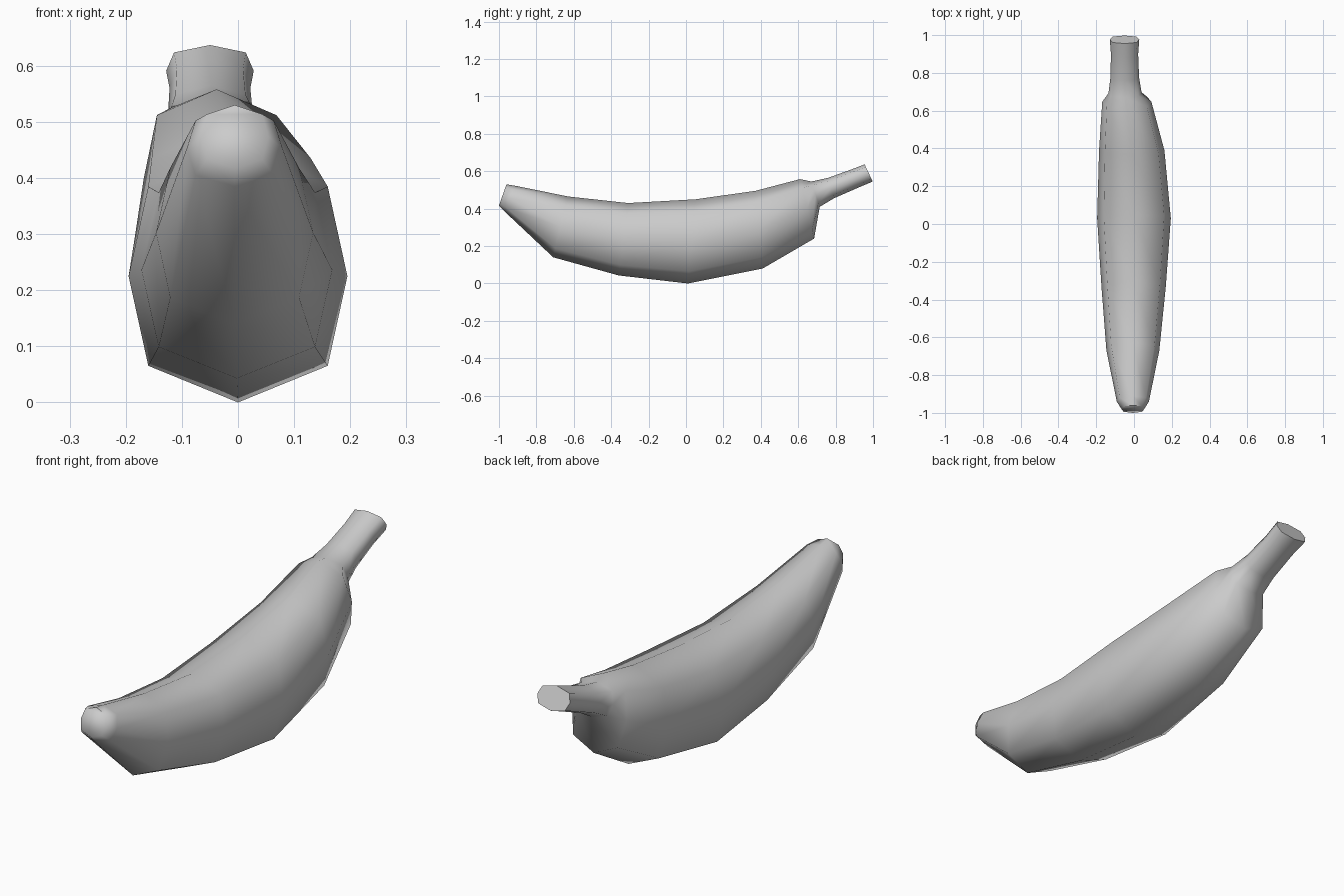
import bpy, bmesh
from math import radians

# Rings along the fruit: top (y, z), bottom (y, z), half width, centre x
RINGS = [
    ((-0.96, 0.53), (-1.00, 0.417), 0.060, -0.006),   # blunt tip
    ((-0.91, 0.522), (-0.97, 0.385), 0.085, -0.006),
    ((-0.63, 0.465), (-0.71, 0.14), 0.140, -0.006),  # body
    ((-0.31, 0.43), (-0.36, 0.043), 0.170, -0.002),
    ((0.05, 0.45), (0.01, 0.00), 0.195, 0.000),
    ((0.37, 0.495), (0.41, 0.08), 0.173, -0.012),
    ((0.61, 0.558), (0.685, 0.24), 0.130, -0.038),   # shoulder
    ((0.67, 0.545), (0.715, 0.41), 0.088, -0.047),   # stem
    ((0.76, 0.565), (0.79, 0.455), 0.076, -0.049),
    ((0.88, 0.608), (0.92, 0.512), 0.072, -0.050),
    ((0.955, 0.637), (0.998, 0.545), 0.078, -0.050),
]
# Slightly squared eight-sided section (x, height)
SECTION = [(0, -1), (0.82, -0.71), (1, 0), (0.82, 0.71),
           (0, 1), (-0.82, 0.71), (-1, 0), (-0.82, -0.71)]

# Loft the banana skin
bm = bmesh.new()
loops = []
for (ty, tz), (by, bz), hw, cx in RINGS:
    loops.append([bm.verts.new((cx + sx * hw,
                                (ty + by) / 2 + s * (ty - by) / 2,
                                (tz + bz) / 2 + s * (tz - bz) / 2))
                  for sx, s in SECTION])
for a, b in zip(loops, loops[1:]):
    for i in range(8):
        j = (i + 1) % 8
        bm.faces.new((a[i], a[j], b[j], b[i]))

# Close both ends
bm.faces.new(loops[0])
bm.faces.new(loops[-1])
bmesh.ops.recalc_face_normals(bm, faces=bm.faces)

mesh = bpy.data.meshes.new("banana")
bm.to_mesh(mesh)
bm.free()
banana = bpy.data.objects.new("banana", mesh)
bpy.context.collection.objects.link(banana)
bpy.context.view_layer.objects.active = banana
banana.select_set(True)
bpy.ops.object.shade_smooth_by_angle(angle=radians(65))
